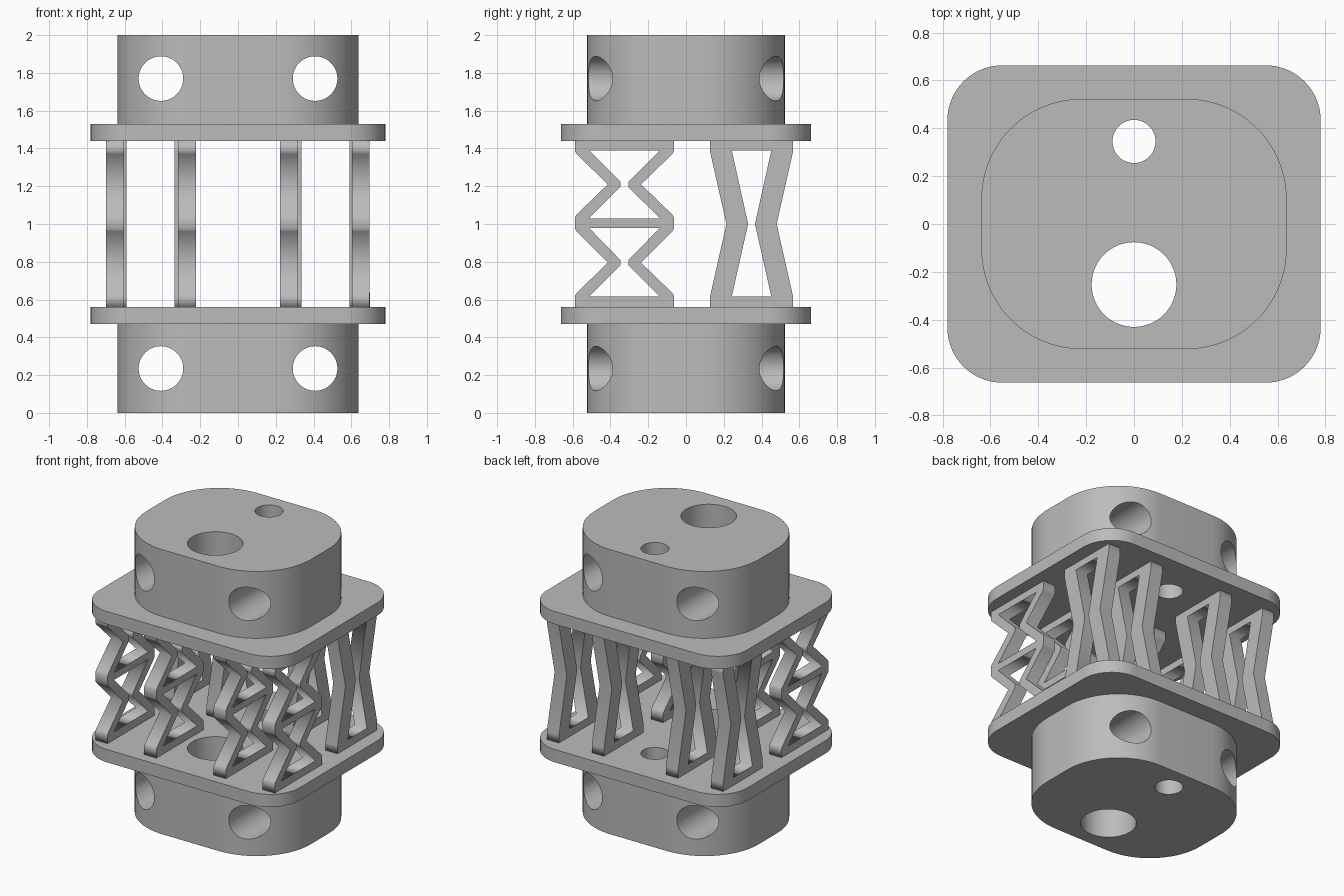
import bpy, bmesh
from math import cos, sin, pi, radians
from mathutils import Matrix

cube = bpy.data.objects.get("Cube")
if cube:
    bpy.data.objects.remove(cube, do_unlink=True)

grey = bpy.data.materials.new("matte grey")
grey.use_nodes = True
colour = (0.5, 0.5, 0.5, 1)
grey.diffuse_color = colour
grey.node_tree.nodes["Principled BSDF"].inputs["Base Color"].default_value = colour


def arc(cx, cy, r, start, end, n):
    return [(cx + r * cos(start + (end - start) * i / n),
             cy + r * sin(start + (end - start) * i / n)) for i in range(n + 1)]


def circle(cx, cy, r, n=64):
    return arc(cx, cy, r, 0, 2 * pi, n)[:-1]


def rounded_rect(hx, hy, r):
    corners = [(1, 1), (-1, 1), (-1, -1), (1, -1)]
    return [p for k, (sx, sy) in enumerate(corners)
            for p in arc(sx * (hx - r), sy * (hy - r), r, k * pi / 2, (k + 1) * pi / 2, 20)]


def extrude(name, loops, depth, matrix):
    """Solid from an outline and its holes, centred on its thickness."""
    curve = bpy.data.curves.new(name, "CURVE")
    curve.dimensions = "2D"
    curve.fill_mode = "BOTH"
    curve.extrude = depth / 2
    for loop in loops:
        spline = curve.splines.new("POLY")
        spline.points.add(len(loop) - 1)
        for point, (x, y) in zip(spline.points, loop):
            point.co = (x, y, 0, 1)
        spline.use_cyclic_u = True
    temp = bpy.data.objects.new("temp", curve)
    bpy.context.collection.objects.link(temp)
    graph = bpy.context.evaluated_depsgraph_get()
    mesh = bpy.data.meshes.new_from_object(temp.evaluated_get(graph))
    bpy.data.objects.remove(temp, do_unlink=True)
    bm = bmesh.new()
    bm.from_mesh(mesh)
    bm.transform(matrix)
    bmesh.ops.remove_doubles(bm, verts=bm.verts, dist=1e-5)
    bmesh.ops.recalc_face_normals(bm, faces=bm.faces)
    bm.to_mesh(mesh)
    bm.free()
    mesh.name = name
    mesh.materials.clear()
    mesh.materials.append(grey)
    obj = bpy.data.objects.new(name, mesh)
    bpy.context.collection.objects.link(obj)
    return obj


def activate(obj):
    bpy.ops.object.select_all(action="DESELECT")
    obj.select_set(True)
    bpy.context.view_layer.objects.active = obj


def smooth(obj):
    activate(obj)
    bpy.ops.object.shade_smooth_by_angle(angle=radians(30))


def cross_bore(block, x, z):
    """Drill a round hole through the block from front to back."""
    turn = Matrix.Translation((x, 0, z)) @ Matrix.Rotation(pi / 2, 4, "X")
    cutter = extrude("bore_cutter", [circle(0, 0, 0.118)], 2, turn)
    cutter.hide_render = True
    activate(block)
    mod = block.modifiers.new("bore", "BOOLEAN")
    mod.operation = "DIFFERENCE"
    mod.solver = "EXACT"
    mod.object = cutter
    bpy.ops.object.modifier_apply(modifier=mod.name)
    bpy.data.objects.remove(cutter, do_unlink=True)


# End blocks and flanges, with two vertical bores right through
bores = [circle(0, -0.253, 0.177), circle(0, 0.345, 0.09)]
for end, block_z, flange_z in (("lower", 0.235, 0.515), ("upper", 1.765, 1.485)):
    block = extrude(end + "_block", [rounded_rect(0.638, 0.523, 0.42)] + bores,
                    0.47, Matrix.Translation((0, 0, block_z)))
    hole_z = 0.235 if end == "lower" else 1.77
    for x in (-0.408, 0.408):
        cross_bore(block, x, hole_z)
    smooth(block)
    flange = extrude(end + "_flange", [rounded_rect(0.78, 0.663, 0.23)] + bores,
                     0.09, Matrix.Translation((0, 0, flange_z)))
    smooth(flange)


def mirrored(side, centre):
    """Closed loop from one side, given as (half width, height) going up."""
    return ([(centre + w, z) for w, z in side] +
            [(centre - w, z) for w, z in reversed(side)])


# Front springs: two stacked zigzag cells with a bar between
front_outer = [(0.262, 0.56), (0.262, 0.62), (0.253, 0.635), (0.088, 0.795),
               (0.253, 0.96), (0.262, 0.975), (0.262, 1.035), (0.253, 1.05),
               (0.088, 1.21), (0.253, 1.37), (0.262, 1.385), (0.262, 1.44)]
lower_cell = [(0.188, 0.615), (0.022, 0.78), (0.022, 0.81), (0.188, 0.98)]
upper_cell = [(0.188, 1.03), (0.022, 1.195), (0.022, 1.225), (0.188, 1.39)]
front_loops = [mirrored(s, -0.326) for s in (front_outer, lower_cell, upper_cell)]

# Back springs: one tall hourglass cell
back_outer = [(0.22, 0.56), (0.22, 0.615), (0.133, 1.0), (0.22, 1.385), (0.22, 1.44)]
back_cell = [(0.105, 0.615), (0.018, 1.0), (0.105, 1.39)]
back_loops = [mirrored(s, 0.347) for s in (back_outer, back_cell)]

upright = Matrix.Rotation(pi / 2, 4, "Z") @ Matrix.Rotation(pi / 2, 4, "X")
for row, loops, inner, outer in (("front", front_loops, 0.27, 0.65),
                                 ("back", back_loops, 0.288, 0.638)):
    for side, s in (("left", 1), ("right", -1)):
        for place, x in (("inner", inner), ("outer", outer)):
            extrude(f"{row}_{side}_{place}_spring", loops, 0.095,
                    Matrix.Translation((s * x, 0, 0)) @ upright)
